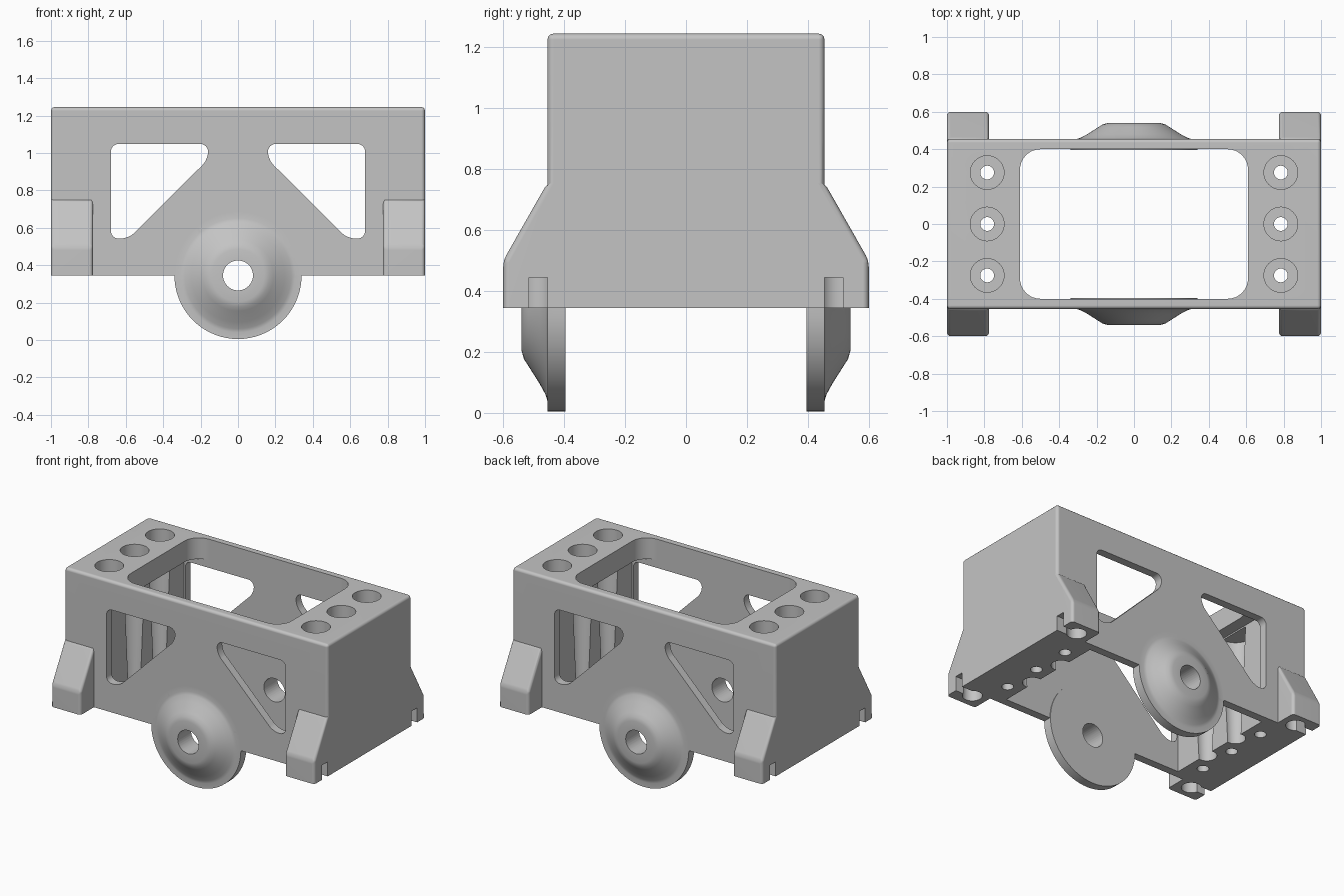
import bpy, bmesh, math
from mathutils import Vector

old = bpy.data.objects.get("Cube")
if old:
    bpy.data.objects.remove(old, do_unlink=True)

# One plain grey finish
grey = bpy.data.materials.new("machined_grey")
grey.use_nodes = True
colour = (0.55, 0.55, 0.55, 1)
grey.diffuse_color = colour
for node in grey.node_tree.nodes:
    if node.type == 'BSDF_PRINCIPLED':
        node.inputs["Base Color"].default_value = colour

BASE, TOP, WALL = 0.345, 1.245, 0.455
MAP = {'x': lambda u, v, w: (w, u, v),
       'y': lambda u, v, w: (u, w, v),
       'z': lambda u, v, w: (u, v, w)}


def finish(bm, name):
    bmesh.ops.recalc_face_normals(bm, faces=bm.faces)
    mesh = bpy.data.meshes.new(name)
    bm.to_mesh(mesh)
    bm.free()
    mesh.materials.append(grey)
    ob = bpy.data.objects.new(name, mesh)
    bpy.context.collection.objects.link(ob)
    return ob


def prism(name, pts, axis, lo, hi, bevel=0, pick=None, segments=4):
    """Extrude an outline along an axis; round its long edges or the picked ones."""
    bm = bmesh.new()
    place = MAP[axis]
    face = bm.faces.new([bm.verts.new(place(u, v, lo)) for u, v in pts])
    ext = bmesh.ops.extrude_face_region(bm, geom=[face])
    shift = Vector(place(0, 0, hi - lo))
    bmesh.ops.translate(bm, vec=shift,
                        verts=[g for g in ext["geom"] if isinstance(g, bmesh.types.BMVert)])
    bmesh.ops.recalc_face_normals(bm, faces=bm.faces)
    if bevel:
        def along(e):
            d = (e.verts[0].co - e.verts[1].co).normalized()
            return abs(d.dot(shift.normalized())) > 0.99
        edges = [e for e in bm.edges if (pick or along)(e)]
        bmesh.ops.bevel(bm, geom=edges, offset=bevel, offset_type='OFFSET', segments=segments,
                        profile=0.5, affect='EDGES', clamp_overlap=True)
    return finish(bm, name)


def rect(x0, x1, y0, y1):
    return [(x0, y0), (x1, y0), (x1, y1), (x0, y1)]


def round_bar(name, axis, u, v, lo, hi, r1, r2=None, n=40):
    """Cylinder or cone along an axis."""
    bm = bmesh.new()
    bmesh.ops.create_cone(bm, cap_ends=True, segments=n, radius1=r1,
                          radius2=r1 if r2 is None else r2, depth=hi - lo)
    for vert in bm.verts:
        a, b, c = vert.co
        vert.co = MAP[axis](u + a, v + b, c + (lo + hi) / 2)
    return finish(bm, name)


def lathe_hub(name, profile, side):
    """Spin a (radius, depth) profile about the axle."""
    bm = bmesh.new()
    vs = [bm.verts.new((r, side * y, BASE)) for r, y in profile]
    es = [bm.edges.new(p) for p in zip(vs, vs[1:])]
    bmesh.ops.spin(bm, geom=vs + es, cent=(0, 0, BASE), axis=(0, 1, 0),
                   angle=math.tau, steps=72)
    bmesh.ops.remove_doubles(bm, verts=bm.verts, dist=1e-4)
    return finish(bm, name)


def combine(target, tool, op):
    mod = target.modifiers.new(op.lower(), 'BOOLEAN')
    mod.operation, mod.object, mod.solver = op, tool, 'EXACT'
    bpy.context.view_layer.objects.active = target
    bpy.ops.object.modifier_apply(modifier=mod.name)
    bpy.data.objects.remove(tool, do_unlink=True)


def above_base(e):
    return not all(v.co.z < BASE + 0.01 for v in e.verts)


def foot_edges(e):
    return above_base(e) and all(abs(v.co.y) > WALL - 0.01 for v in e.verts)


# Main shell with softened sides and top, hollowed from below
body = prism("bracket_body", rect(-1, 1, -WALL, WALL), 'z', BASE, TOP, 0.02, above_base, 3)
combine(body, prism("cavity", rect(-0.69, 0.69, -0.4, 0.4), 'z', 0.2, 1.1), 'DIFFERENCE')

# Tapered hollows between the screw columns
for sx in (-1, 1):
    for y in (-0.1375, 0.1375):
        combine(body, round_bar("hollow", 'z', sx * 0.7, y, 0.3, 1.09, 0.06, 0.11), 'DIFFERENCE')

# Corner feet
for sx in (-1, 1):
    for sy in (-1, 1):
        outline = [(sy * y, z) for y, z in ((0.42, BASE), (0.6, BASE), (0.6, 0.5),
                                            (WALL, 0.755), (0.42, 0.755))]
        lo, hi = sorted((sx * 0.775, sx))
        combine(body, prism("foot", outline, 'x', lo, hi, 0.02, foot_edges, 3), 'UNION')

# Round axle hubs on front and back
hub = [(0, 0.395), (0.34, 0.395), (0.34, WALL), (0.305, WALL), (0.285, 0.461), (0.25, 0.48),
       (0.19, 0.518), (0.168, 0.532), (0.14, 0.54), (0, 0.54)]
for side in (-1, 1):
    combine(body, lathe_hub("hub", hub, side), 'UNION')
combine(body, round_bar("axle_hole", 'y', 0, BASE, -0.8, 0.8, 0.08), 'DIFFERENCE')

# Large top opening
combine(body, prism("top_opening", rect(-0.61, 0.61, -0.4, 0.4), 'z', 1.0, 1.4, 0.11, segments=8),
        'DIFFERENCE')

# Slanted side windows
for sx in (-1, 1):
    outline = [(sx * x, z) for x, z in ((0.68, 1.048), (0.16, 1.048), (0.16, 0.965),
                                        (0.585, 0.542), (0.68, 0.542))]
    combine(body, prism("window", outline, 'y', -0.7, 0.7, 0.05, segments=6), 'DIFFERENCE')

# Counterbored screw holes
for sx in (-1, 1):
    for y in (-0.275, 0, 0.275):
        combine(body, round_bar("counterbore", 'z', sx * 0.785, y, 1.12, 1.4, 0.09), 'DIFFERENCE')
        combine(body, round_bar("screw_hole", 'z', sx * 0.785, y, 0.2, 1.3, 0.037, n=20), 'DIFFERENCE')

# Foot pockets with side slots
for sx in (-1, 1):
    for sy in (-1, 1):
        combine(body, round_bar("pocket", 'z', sx * 0.88, sy * 0.5, 0.2, 0.445, 0.062), 'DIFFERENCE')
        x0, x1 = sorted((sx * 0.9, sx * 1.1))
        y0, y1 = sorted((sy * 0.455, sy * 0.515))
        combine(body, prism("slot", rect(x0, x1, y0, y1), 'z', 0.2, 0.445), 'DIFFERENCE')

# Smooth curved areas, keep flat faces crisp
bpy.ops.object.select_all(action='DESELECT')
body.select_set(True)
bpy.context.view_layer.objects.active = body
bpy.ops.object.shade_smooth_by_angle(angle=math.radians(35))
flat = body.modifiers.new("weighted_normals", 'WEIGHTED_NORMAL')
flat.keep_sharp = True
